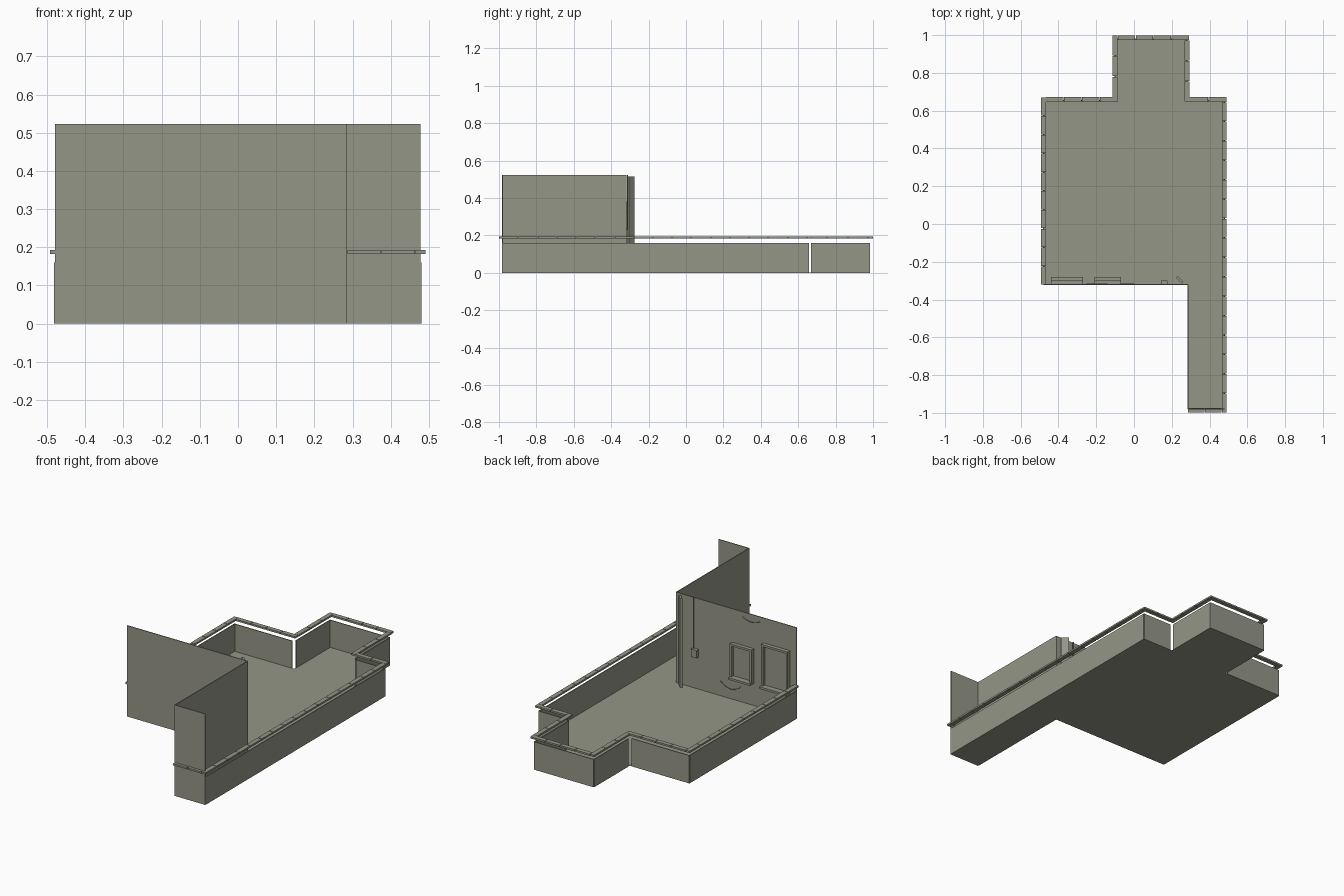
import bpy, bmesh, math
from mathutils import Vector, Matrix

cube = bpy.data.objects.get("Cube")
if cube:
    bpy.data.objects.remove(cube, do_unlink=True)

stone = bpy.data.materials.new("olive grey stone")
stone.use_nodes = True
colour = (0.30, 0.305, 0.243, 1)
stone.diffuse_color = colour
bsdf = next(n for n in stone.node_tree.nodes if n.type == 'BSDF_PRINCIPLED')
bsdf.inputs["Base Color"].default_value = colour
bsdf.inputs["Roughness"].default_value = 0.9


def finish(name, bm):
    bmesh.ops.recalc_face_normals(bm, faces=bm.faces)
    mesh = bpy.data.meshes.new(name)
    bm.to_mesh(mesh)
    bm.free()
    mesh.materials.append(stone)
    obj = bpy.data.objects.new(name, mesh)
    bpy.context.collection.objects.link(obj)
    return obj


def add_box(bm, centre, size, angle=0):
    mat = (Matrix.Translation(centre) @ Matrix.Rotation(angle, 4, 'Z')
           @ Matrix.Diagonal((*size, 1)))
    bmesh.ops.create_cube(bm, size=1, matrix=mat)


def add_run(bm, a, b, z0, z1, thick):
    """Upright slab following the ground line a-b."""
    a, b = Vector(a), Vector(b)
    d, mid = b - a, (a + b) / 2
    add_box(bm, (mid.x, mid.y, (z0 + z1) / 2), (d.length, thick, z1 - z0),
            math.atan2(d.y, d.x))


def box(name, centre, size, angle=0):
    bm = bmesh.new()
    add_box(bm, centre, size, angle)
    return finish(name, bm)


def wire(name, points, radius):
    curve = bpy.data.curves.new(name, 'CURVE')
    curve.dimensions = '3D'
    curve.bevel_depth = radius
    curve.bevel_resolution = 1
    line = curve.splines.new('POLY')
    line.points.add(len(points) - 1)
    for p, co in zip(line.points, points):
        p.co = (*co, 1)
    curve.materials.append(stone)
    obj = bpy.data.objects.new(name, curve)
    bpy.context.collection.objects.link(obj)


L, R, FRONT, BACK = -0.48, 0.478, -0.32, 0.655
EXT_L, EXT_R, PASS, END = -0.1, 0.28, 0.285, 0.98
LOW, HIGH, THIN = 0.16, 0.523, 0.005
outline = [(L, FRONT), (L, BACK), (EXT_L, BACK), (EXT_L, END), (EXT_R, END),
           (EXT_R, BACK), (R, BACK), (R, -END), (PASS, -END)]

# Floor slab
bm = bmesh.new()
face = bm.faces.new([bm.verts.new((x, y, 0)) for x, y in outline + [(PASS, FRONT)]])
top = bmesh.ops.extrude_face_region(bm, geom=[face])
bmesh.ops.translate(bm, vec=(0, 0, 0.003),
                    verts=[v for v in top["geom"] if isinstance(v, bmesh.types.BMVert)])
finish("floor", bm)
box("floor_joint", ((PASS + R) / 2, -0.78, 0.004), (R - PASS, 0.004, 0.004))

# Low parapet walls, left slightly open at the two re-entrant corners
bm = bmesh.new()
open_corners = {(EXT_L, BACK), (EXT_R, BACK)}
for a, b in zip(outline[:-2], outline[1:-1]):
    d = (Vector(b) - Vector(a)).normalized() * 0.014
    start = Vector(a) + d if a in open_corners else a
    stop = Vector(b) - d if b in open_corners else b
    add_run(bm, start, stop, 0, LOW, THIN)
finish("parapet_walls", bm)

# Tall walls
for name, a, b in [("house_wall", (L, FRONT), (PASS, FRONT)),
                   ("passage_side_wall", (PASS, FRONT), (PASS, -END)),
                   ("passage_end_wall", (PASS, -END), (R, -END))]:
    bm = bmesh.new()
    add_run(bm, a, b, 0, HIGH, THIN)
    finish(name, bm)

# Coping stones floating above the parapet
bm = bmesh.new()
rail = [Vector((x, y * 1.006)) for x, y in outline]
half = 0.013
for i, (a, b) in enumerate(zip(rail[:-1], rail[1:])):
    d = (b - a).normalized()
    a = a + d * half if i else a
    b = b + d * half if i < len(rail) - 2 else b
    # inner corners end short of the next run
    count = max(2, round((b - a).length / 0.1))
    step = (b - a) / count
    for k in range(count):
        add_run(bm, a + step * k + d * 0.0015, a + step * (k + 1) - d * 0.0015,
                0.183, 0.193, half * 2)
finish("coping_stones", bm)

# Framed windows on the courtyard side of the house wall
for name, x0, x1, z0, z1 in [("small_window", -0.21, -0.07, 0.13, 0.33),
                             ("large_window", -0.44, -0.27, 0.13, 0.38)]:
    bm = bmesh.new()
    cx, cz, w, h, bar = (x0 + x1) / 2, (z0 + z1) / 2, x1 - x0, z1 - z0, 0.012
    for x in (x0 + bar / 2, x1 - bar / 2):
        add_box(bm, (x, FRONT + 0.012, cz), (bar, 0.024, h))
    add_box(bm, (cx, FRONT + 0.012, z1 - bar / 2), (w, 0.024, bar))
    add_box(bm, (cx, FRONT + 0.02, z0 + bar / 2), (w, 0.04, bar))
    add_box(bm, (cx, FRONT + 0.004, cz), (w - bar, 0.006, h - bar))
    finish(name, bm)

# Corner upright, meter box and conduit
box("corner_upright", (0.242, FRONT + 0.025, 0.26), (0.042, 0.012, 0.51), -math.pi / 4)
box("meter_box", (0.16, FRONT + 0.012, 0.21), (0.036, 0.02, 0.045))
wire("conduit", [(0.17, FRONT + 0.008, 0.23), (0.17, FRONT + 0.008, HIGH)], 0.003)

# Sagging cables on the house wall
for name, x0, x1, z, sag in [("upper_cable", -0.25, -0.14, 0.495, 0.015),
                             ("lower_cable", -0.13, 0.0, 0.09, 0.03)]:
    pts = []
    for k in range(9):
        t = k / 8
        pts.append((x0 + (x1 - x0) * t, FRONT + 0.006, z - sag * 4 * t * (1 - t)))
    wire(name, pts, 0.002)
